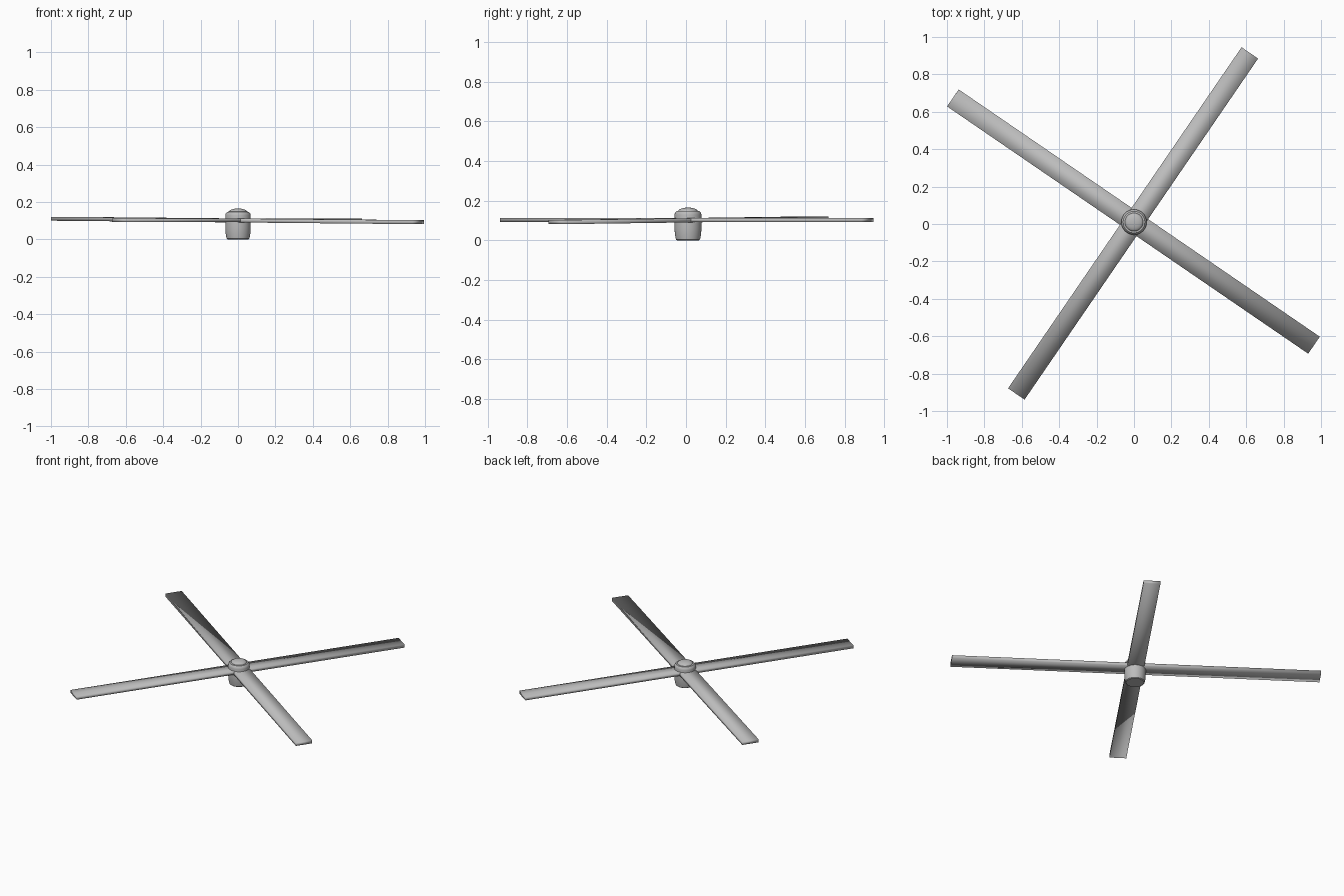
import bpy
import bmesh
import math
from mathutils import Matrix, Vector

cube = bpy.data.objects.get("Cube")
if cube:
    bpy.data.objects.remove(cube, do_unlink=True)

# Single plain grey
grey = bpy.data.materials.new("plain_grey")
grey.use_nodes = True
grey.diffuse_color = (0.5, 0.5, 0.5, 1)
bsdf = next(n for n in grey.node_tree.nodes if n.type == "BSDF_PRINCIPLED")
bsdf.inputs["Base Color"].default_value = (0.5, 0.5, 0.5, 1)


def add_object(name, bm, location):
    bmesh.ops.recalc_face_normals(bm, faces=bm.faces)
    for face in bm.faces:
        face.smooth = True
    mesh = bpy.data.meshes.new(name)
    bm.to_mesh(mesh)
    bm.free()
    mesh.materials.append(grey)
    obj = bpy.data.objects.new(name, mesh)
    obj.location = location
    bpy.context.collection.objects.link(obj)
    return obj


def blade_pair(name, length, width, thickness, location, heading, tilt):
    """Long flat bar running from tip to tip through the hub."""
    bm = bmesh.new()
    bmesh.ops.create_cube(bm, size=1)
    bmesh.ops.scale(bm, vec=Vector((length, width, thickness)), verts=bm.verts)
    obj = add_object(name, bm, location)
    obj.rotation_euler = (0, math.radians(tilt), math.radians(heading))
    return obj


def lathe(name, profile, location, segments=32):
    """Revolve (radius, height) points around the vertical axis."""
    bm = bmesh.new()
    points = [bm.verts.new((r, 0, z)) for r, z in profile]
    edges = [bm.edges.new(pair) for pair in zip(points, points[1:])]
    bmesh.ops.spin(bm, geom=points + edges, cent=(0, 0, 0), axis=(0, 0, 1),
                   angle=math.tau, steps=segments, use_merge=True)
    bmesh.ops.remove_doubles(bm, verts=bm.verts, dist=0.0002)
    obj = add_object(name, bm, location)
    bpy.ops.object.select_all(action="DESELECT")
    obj.select_set(True)
    bpy.context.view_layer.objects.active = obj
    bpy.ops.object.shade_smooth_by_angle(angle=math.radians(35))
    return obj


# Two crossing blade pairs, one slightly tilted
blade_pair("level_blade_pair", 2.21, 0.107, 0.021, (-0.005, 0.003, 0.102), 55.6, 0)
blade_pair("tilted_blade_pair", 2.34, 0.11, 0.021, (-0.003, 0.013, 0.101), -34.4, 0.45)

# Hub body with rounded foot and shoulder
hub_centre = (0, 0.01, 0)
lathe("hub", [(0, 0), (0.056, 0), (0.061, 0.004), (0.066, 0.03), (0.068, 0.06),
              (0.068, 0.128), (0.066, 0.138), (0.058, 0.147), (0.05, 0.148), (0, 0.148)],
      hub_centre)

# Domed cap on top
dome = [(0.049 * math.cos(a), 0.147 + 0.018 * math.sin(a))
        for a in (math.radians(15 * i) for i in range(7))]
lathe("hub_cap", [(0, 0.145), (0.049, 0.145)] + dome, hub_centre)
